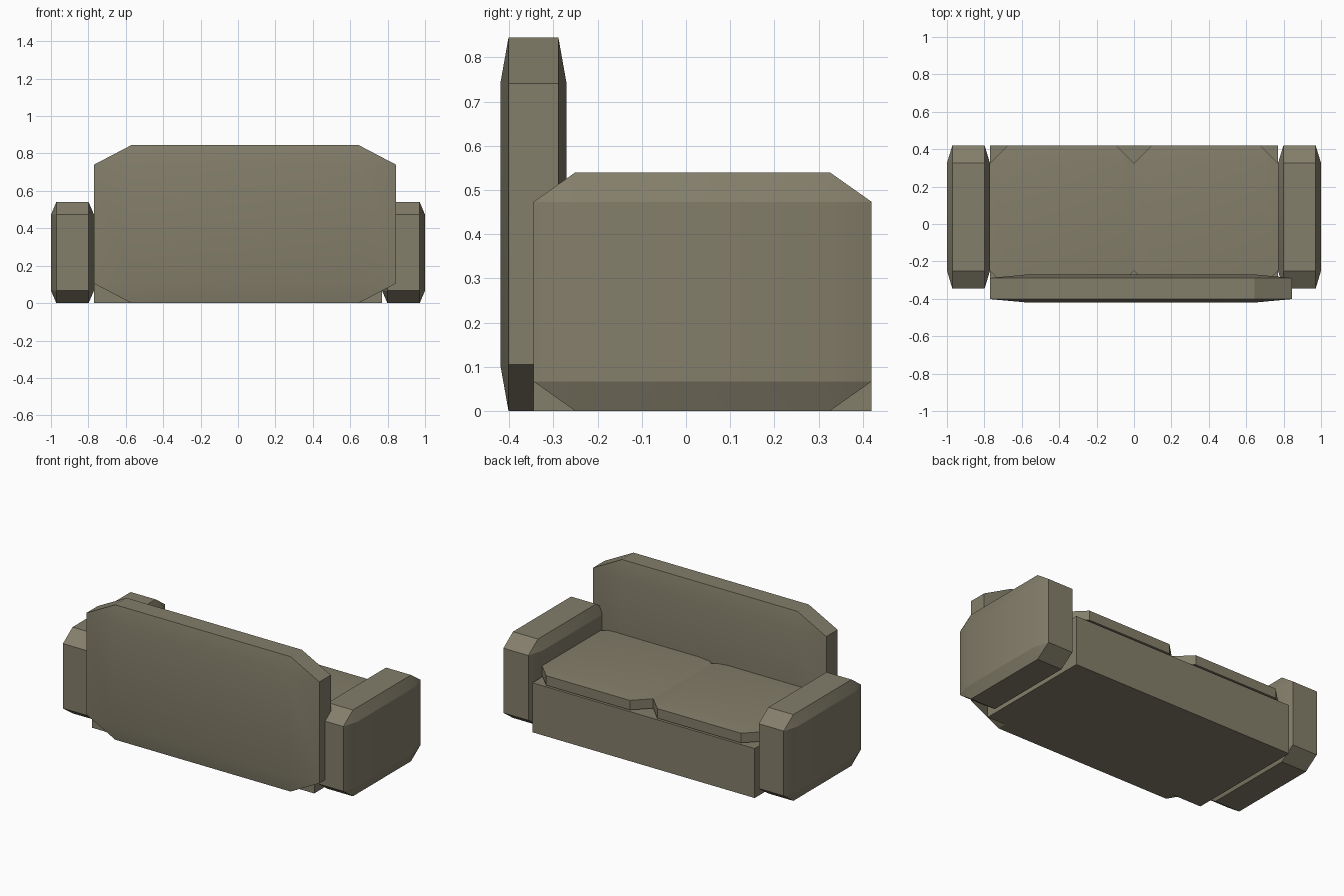
import bpy, bmesh, math
from mathutils import Vector

if "Cube" in bpy.data.objects:
    bpy.data.objects.remove(bpy.data.objects["Cube"])

fabric = bpy.data.materials.new("olive_fabric")
fabric.diffuse_color = (0.23, 0.21, 0.145, 1)
fabric.use_nodes = True
fabric.node_tree.nodes["Principled BSDF"].inputs["Base Color"].default_value = fabric.diffuse_color


def block(name, lo, hi, chamfer=0.124):
    """Box between two corners; chamfered as a unit cube, then stretched."""
    lo, hi = Vector(lo), Vector(hi)
    bm = bmesh.new()
    bmesh.ops.create_cube(bm, size=1)
    if chamfer:
        bmesh.ops.bevel(bm, geom=bm.edges[:], offset=chamfer,
                        segments=1, affect='EDGES')
    bmesh.ops.scale(bm, vec=hi - lo, verts=bm.verts)
    bmesh.ops.translate(bm, vec=(lo + hi) / 2, verts=bm.verts)
    mesh = bpy.data.meshes.new(name)
    bm.to_mesh(mesh)
    bm.free()
    mesh.materials.append(fabric)
    obj = bpy.data.objects.new(name, mesh)
    bpy.context.collection.objects.link(obj)
    # soften only the very shallow chamfers
    bpy.ops.object.select_all(action='DESELECT')
    obj.select_set(True)
    bpy.context.view_layer.objects.active = obj
    bpy.ops.object.shade_smooth_by_angle(angle=math.radians(20))
    return obj


BACK, FRONT = -0.345, 0.42

# plain seat base
block("base", (-0.77, BACK, 0), (0.77, FRONT, 0.31), chamfer=0)

# backrest, slightly longer on the +x side
block("backrest", (-0.77, -0.42, 0), (0.845, -0.27, 0.845))

# paired armrests and seat cushions
for side, arm_x, seat_x in (("left", (-1, -0.77), (-0.77, 0)),
                            ("right", (0.77, 1), (0, 0.77))):
    block(f"armrest_{side}", (arm_x[0], BACK, 0), (arm_x[1], FRONT, 0.54))
    block(f"seat_cushion_{side}", (seat_x[0], BACK, 0.31), (seat_x[1], FRONT, 0.39))
